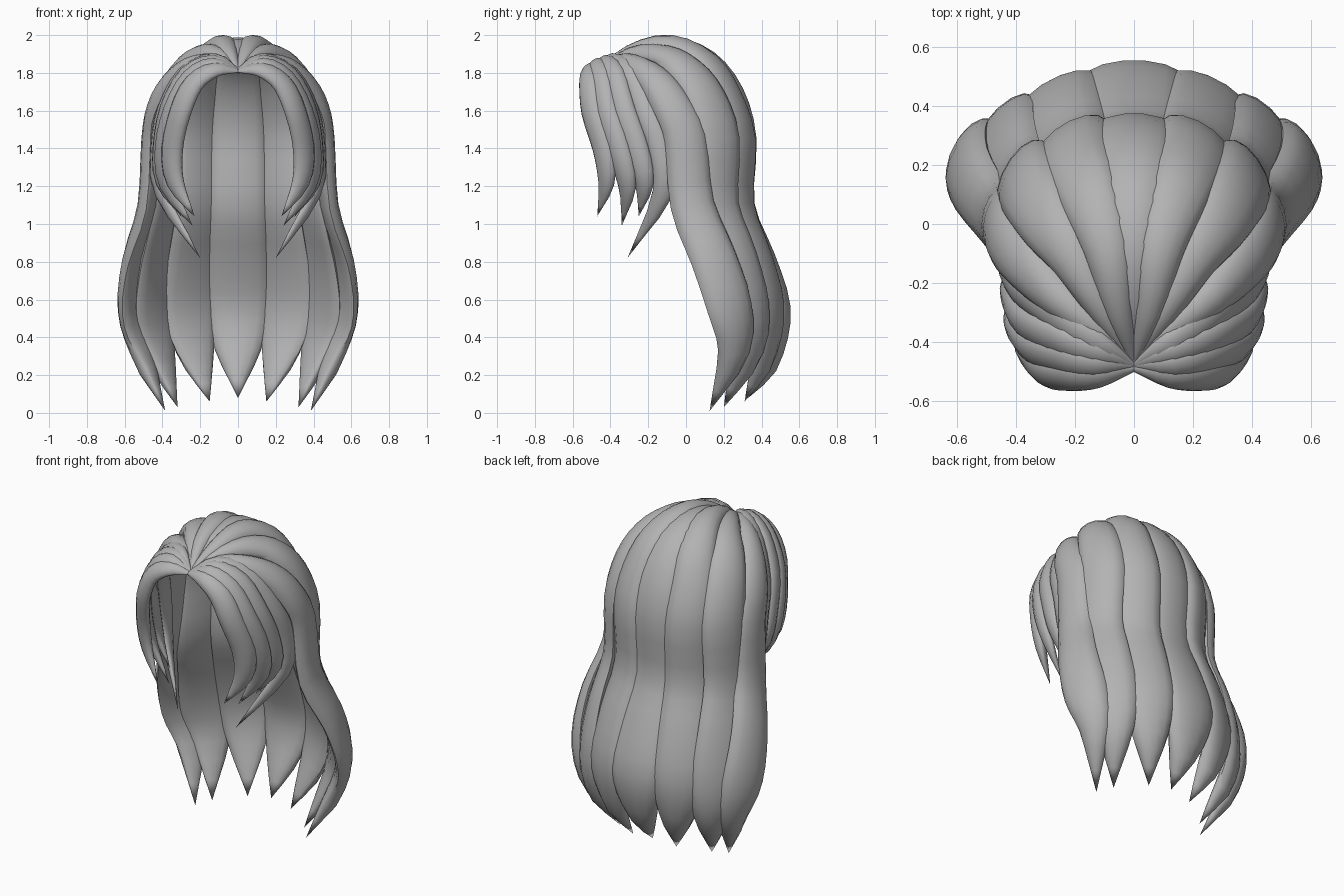
import bpy, bmesh, math
from mathutils import Vector

if "Cube" in bpy.data.objects:
    bpy.data.objects.remove(bpy.data.objects["Cube"])

SIDES = 14   # points around a lock
STEPS = 3    # rings per path span

hair = bpy.data.materials.new("hair_grey")
hair.use_nodes = True
GREY = (0.45, 0.45, 0.45, 1)
hair.diffuse_color = GREY
hair.node_tree.nodes["Principled BSDF"].inputs["Base Color"].default_value = GREY


def smooth_path(keys):
    """Catmull-Rom through (x, y, z, half width) keys."""
    keys = [Vector(k) for k in keys]
    pts = [keys[0] * 2 - keys[1]] + keys + [keys[-1] * 2 - keys[-2]]
    out = []
    for a, b, c, d in zip(pts, pts[1:], pts[2:], pts[3:]):
        for i in range(STEPS):
            t = i / STEPS
            out.append((b * 2 + (c - a) * t + (a * 2 - b * 5 + c * 4 - d) * t ** 2
                        + (b * 3 - a - c * 3 + d) * t ** 3) / 2)
    return out + [keys[-1]]


def make_lock(name, keys, outer, inner):
    """Sweep a flattened section along a path, its broad side facing away from the head."""
    path = smooth_path(keys)
    bm = bmesh.new()
    rings = []
    for i, key in enumerate(path[:-1]):
        p, half = key.xyz, max(key.w, 0.008)
        tangent = (path[i + 1].xyz - path[max(i - 1, 0)].xyz).normalized()
        away = p - Vector((0, -0.05, min(p.z, 1.3)))
        normal = (away - tangent * away.dot(tangent)).normalized()
        side = tangent.cross(normal)
        thin = min(1, half / 0.07)
        ring = []
        for s in range(SIDES):
            a = math.tau * s / SIDES
            depth = outer if math.sin(a) > 0 else inner
            ring.append(bm.verts.new(p + side * half * math.cos(a)
                                     + normal * depth * thin * math.sin(a)))
        rings.append(ring)
    tip = bm.verts.new(path[-1].xyz)
    bm.faces.new(rings[0])
    for s in range(SIDES):
        n = (s + 1) % SIDES
        for r, q in zip(rings, rings[1:]):
            bm.faces.new((r[s], r[n], q[n], q[s]))
        bm.faces.new((rings[-1][s], rings[-1][n], tip))
    bmesh.ops.recalc_face_normals(bm, faces=bm.faces)
    mesh = bpy.data.meshes.new(name)
    bm.to_mesh(mesh)
    bm.free()
    mesh.materials.append(hair)
    obj = bpy.data.objects.new(name, mesh)
    bpy.context.collection.objects.link(obj)
    bpy.ops.object.select_all(action="DESELECT")
    obj.select_set(True)
    bpy.context.view_layer.objects.active = obj
    bpy.ops.object.shade_smooth_by_angle(angle=math.radians(50))


def lock_pair(name, points, widths, outer, inner):
    for label, sign in (("left", 1), ("right", -1)):
        keys = [(sign * x, y, z, w) for (x, y, z), w in zip(points, widths)]
        make_lock(f"{label}_{name}", keys, outer, inner)


# Long locks falling from the parting over the crown and down the back
long_widths = (.01, .05, .085, .11, .125, .135, .14, .15, .155, .11, 0)
back = [(0, -.47, 1.8), (0, -.3, 1.87), (0, -.08, 1.925), (0, .11, 1.86), (0, .245, 1.69), (0, .31, 1.45),
        (0, .3, 1.1), (0, .41, .82), (0, .49, .56), (0, .455, .33), (0, .33, .08)]
make_lock("back_centre_lock", [p + (w * 1.1,) for p, w in zip(back, long_widths)], .065, .045)

# Each entry: width factor, then the path from parting to tip
long_locks = {
    "back_lock": (1, [(0, -.47, 1.81), (.05, -.3, 1.9), (.09, -.08, 1.935), (.15, .1, 1.85), (.195, .21, 1.68),
                      (.21, .28, 1.45), (.21, .27, 1.1), (.24, .365, .82), (.255, .43, .56),
                      (.225, .41, .33), (.15, .31, .06)]),
    "rear_side_lock": (1, [(0, -.47, 1.81), (.1, -.3, 1.885), (.2, -.12, 1.88), (.285, 0, 1.81), (.345, .1, 1.67),
                           (.375, .165, 1.45), (.385, .155, 1.1), (.425, .25, .82), (.44, .315, .56),
                           (.41, .32, .33), (.32, .2, .03)]),
    "side_lock": (.85, [(0, -.47, 1.81), (.12, -.36, 1.86), (.25, -.25, 1.82), (.35, -.15, 1.74), (.415, -.07, 1.62),
                        (.445, 0, 1.45), (.465, .035, 1.1), (.54, .145, .82), (.555, .23, .56),
                        (.5, .25, .33), (.385, .125, .01)]),
}
for name, (factor, points) in long_locks.items():
    lock_pair(name, points, [w * factor for w in long_widths], .065, .03)

# Short face-framing locks sweeping sideways from the parting
fringe_widths = (.012, .05, .065, .07, .07, .055, 0)
fringe_locks = {
    "front_fringe": [(0, -.49, 1.81), (.12, -.51, 1.815), (.23, -.51, 1.745), (.3, -.495, 1.6),
                     (.345, -.435, 1.4), (.33, -.42, 1.22), (.23, -.47, 1.04)],
    "second_fringe": [(0, -.48, 1.81), (.13, -.475, 1.84), (.25, -.45, 1.77), (.34, -.42, 1.6),
                      (.385, -.355, 1.4), (.37, -.31, 1.2), (.24, -.34, .99)],
    "third_fringe": [(0, -.48, 1.81), (.13, -.435, 1.855), (.27, -.38, 1.785), (.365, -.33, 1.6),
                     (.4, -.26, 1.4), (.395, -.22, 1.22), (.3, -.25, 1.04)],
    "rear_fringe": [(0, -.48, 1.81), (.13, -.4, 1.865), (.28, -.29, 1.79), (.38, -.21, 1.6),
                    (.415, -.135, 1.4), (.4, -.125, 1.16), (.2, -.31, .82)],
}
for name, points in fringe_locks.items():
    lock_pair(name, points, fringe_widths, .048, .03)
